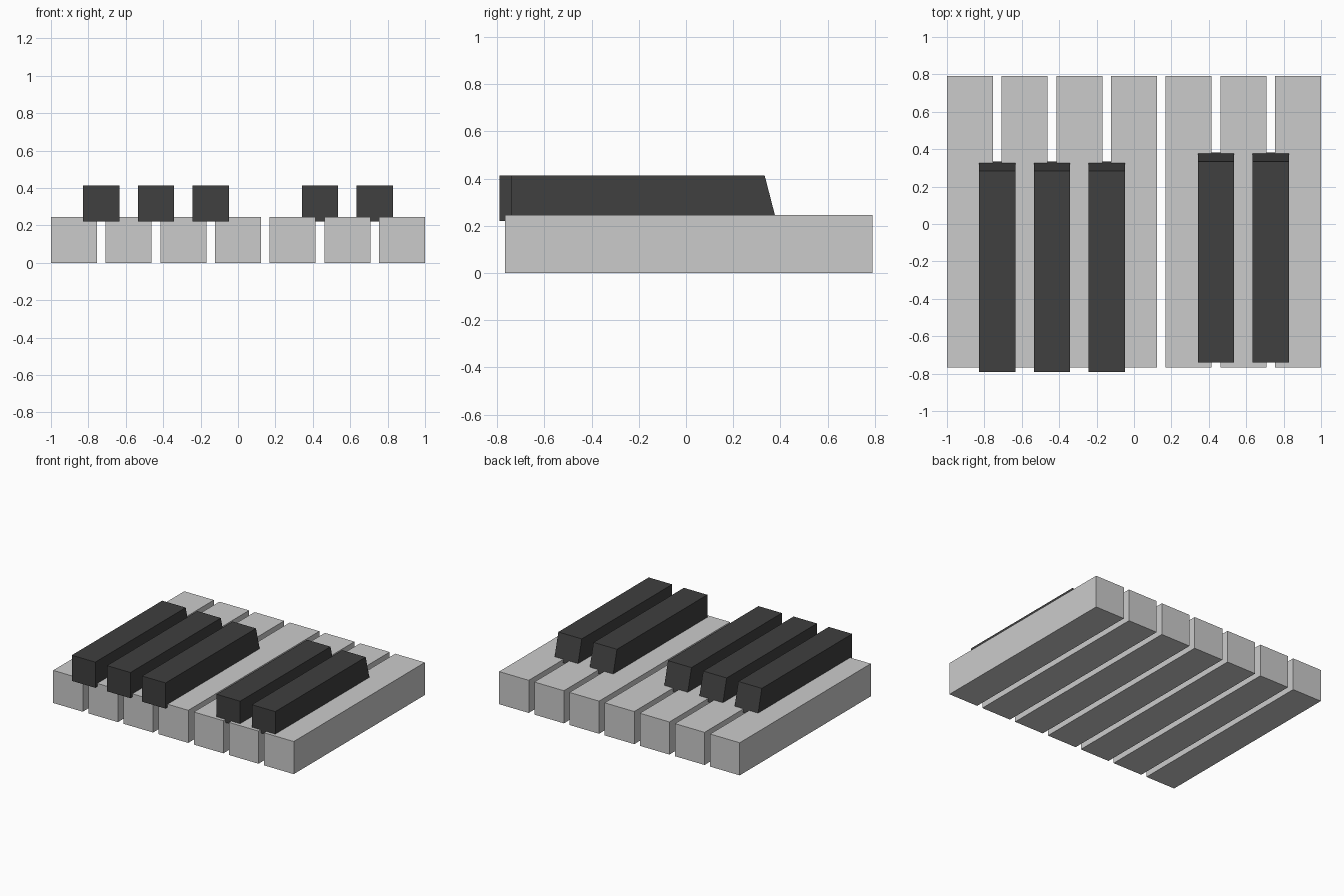
import bpy

if "Cube" in bpy.data.objects:
    bpy.data.objects.remove(bpy.data.objects["Cube"])

PITCH, WHITE_W, BLACK_W = 0.2923, 0.246, 0.195
WHITE_Y, WHITE_TOP = (-0.766, 0.79), 0.245
BLACK_Z = (0.221, 0.414)
BLACK_LEN, SLOPE = 1.123, 0.05

black = bpy.data.materials.new("black_key_finish")
black.diffuse_color = (0.05, 0.05, 0.05, 1)
black.use_nodes = True
black.node_tree.nodes["Principled BSDF"].inputs["Base Color"].default_value = black.diffuse_color


def extrude_key(name, x, width, profile, material=None):
    """Sweep a (y, z) side profile across the key width."""
    n = len(profile)
    verts = [(x + s * width / 2, y, z) for s in (-1, 1) for y, z in profile]
    faces = [tuple(reversed(range(n))), tuple(range(n, 2 * n))]
    faces += [(i, (i + 1) % n, n + (i + 1) % n, n + i) for i in range(n)]
    mesh = bpy.data.meshes.new(name)
    mesh.from_pydata(verts, [], faces)
    if material:
        mesh.materials.append(material)
    obj = bpy.data.objects.new(name, mesh)
    bpy.context.collection.objects.link(obj)


# White keys: seven plain blocks
y0, y1 = WHITE_Y
for i in range(7):
    extrude_key(f"white_key_{i + 1}", (i - 3) * PITCH, WHITE_W,
                [(y0, 0), (y1, 0), (y1, WHITE_TOP), (y0, WHITE_TOP)])

# Black keys: centred over the gaps, sloped at the +y end; the pair sits further back
z0, z1 = BLACK_Z
for i, gap in enumerate((-2.5, -1.5, -0.5, 1.5, 2.5)):
    start = -0.79 if gap < 0 else -0.74
    end = start + BLACK_LEN
    extrude_key(f"black_key_{i + 1}", gap * PITCH, BLACK_W,
                [(start, z0), (end, z0), (end - SLOPE, z1), (start, z1)], black)
